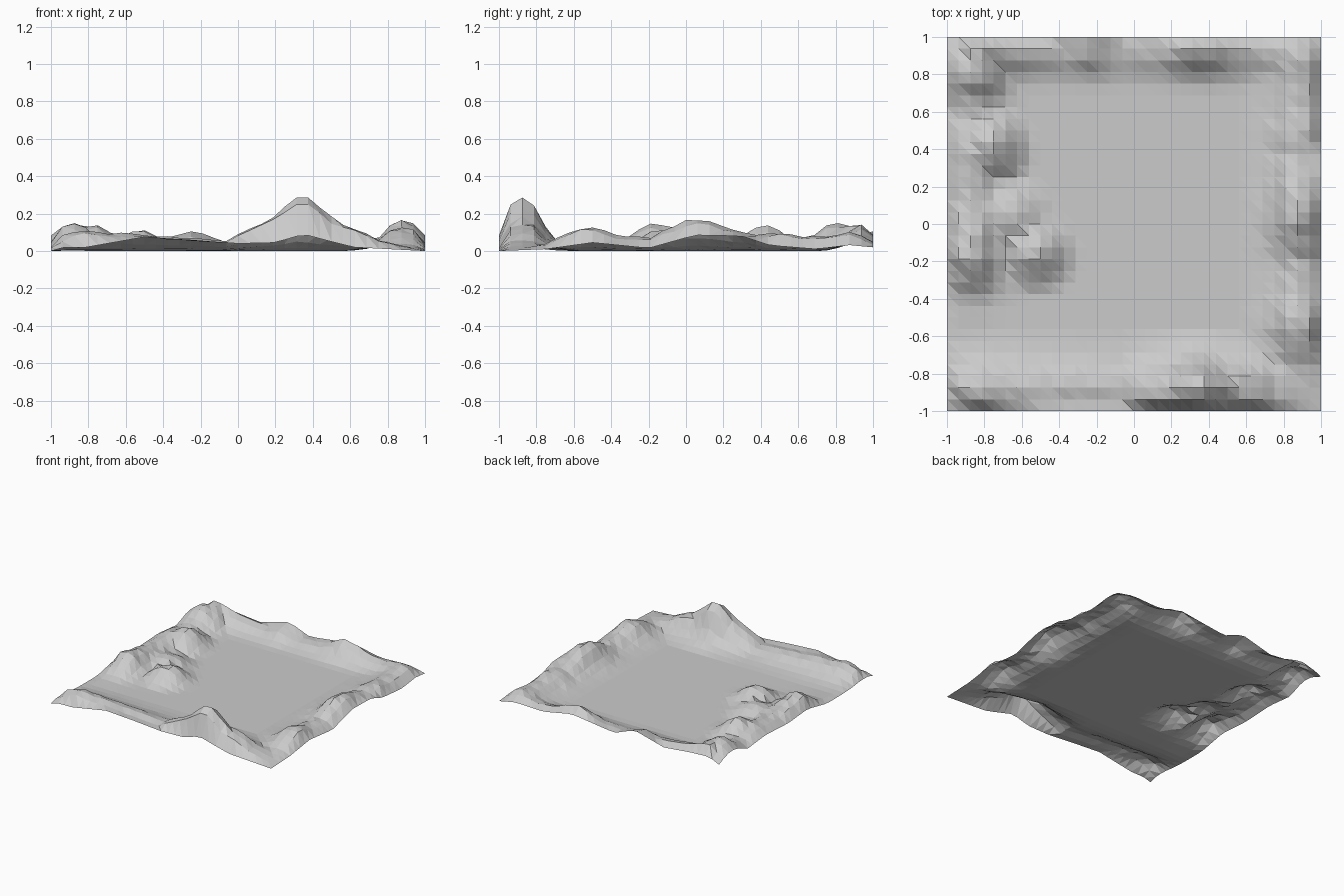
import bpy
import math
import random

if "Cube" in bpy.data.objects:
    bpy.data.objects.remove(bpy.data.objects["Cube"])

random.seed(4)
N = 32  # cells per side


def lerp(points, t):
    """Piecewise linear lookup in a short list of (position, value)."""
    if t <= points[0][0]:
        return points[0][1]
    for (a, va), (b, vb) in zip(points, points[1:]):
        if t <= b:
            return va + (vb - va) * (t - a) / (b - a)
    return points[-1][1]


# Cross-sections of the rim: distance in from the edge, share of crest height
WIDE = [(.0625, .87), (.125, 1), (.1875, .85), (.25, .43), (.3125, .17), (.375, .06), (.4375, 0)]
NARROW = [(.0625, 1), (.125, .78), (.1875, .32), (.25, .05), (.3125, 0)]

# Crest and outer-edge heights along each side of the rim
south_crest = [(-1, .02), (-.85, .12), (-.72, .1), (-.5, .085), (-.3, .07), (-.06, .055), (0, .09),
               (.19, .19), (.31, .285), (.37, .29), (.5, .18), (.62, .13), (.75, .06), (1, .0)]
south_edge = [(-1, 0), (-.87, .01), (-.5, .075), (-.25, .06), (0, .04), (.2, .045),
              (.35, .09), (.5, .05), (.62, .02), (1, 0)]
east_crest = [(-1, 0), (-.75, .04), (-.55, .135), (-.48, .13), (-.37, .08), (-.2, .07), (0, .16),
              (.12, .165), (.25, .12), (.37, .09), (.5, .1), (.65, .07), (.87, .1), (1, .02)]
east_edge = [(-1, 0), (-.75, .01), (-.5, .045), (-.2, .015), (.05, .085), (.3, .08),
             (.45, .03), (.7, .01), (.9, .035), (1, .01)]
north_crest = [(-1, .04), (-.87, .14), (-.7, .1), (-.5, .07), (-.35, .06), (-.23, .1), (-.1, .05),
               (.12, .06), (.34, .15), (.5, .09), (.65, .06), (.78, .08), (.9, .09), (1, .02)]
north_edge = [(-1, .03), (-.8, .07), (-.5, .04), (-.23, .11), (-.05, .04), (.34, .09),
              (.6, .04), (.85, .05), (1, .02)]
west_crest = [(-1, .02), (-.87, .1), (-.75, .03), (-.6, 0), (-.4, .01), (-.3, .08), (-.19, .145),
              (0, .11), (.15, .08), (.42, .1), (.6, .06), (.75, .11), (.87, .15), (1, .07)]
west_edge = [(-1, 0), (-.4, 0), (-.15, .05), (.1, .03), (.4, .045), (.65, .02), (.85, .05), (1, .03)]

# Inner hills: x, y, height, radius in x, radius in y
HILLS = [(-.77, .42, .14, .24, .27), (-.53, -.15, .115, .24, .24), (-.68, .05, .09, .28, .24),
         (-.87, .83, .15, .28, .33)]


def rim(crest, edge, section, along, depth):
    return lerp([(0, lerp(edge, along))] + [(d, s * lerp(crest, along)) for d, s in section], depth)


def height(x, y):
    h = max(rim(south_crest, south_edge, WIDE, x, 1 + y),
            rim(east_crest, east_edge, WIDE, y, 1 - x),
            rim(north_crest, north_edge, NARROW, x, 1 - y),
            rim(west_crest, west_edge, WIDE, y, 1 + x))
    for cx, cy, top, rx, ry in HILLS:
        r = math.hypot((x - cx) / rx, (y - cy) / ry)
        if r < 1:
            h = max(h, top * (.5 + .5 * math.cos(math.pi * r)))
    # Outer border stays clean, slopes get slight roughness
    if max(abs(x), abs(y)) < .99 and h < .2:
        h *= random.uniform(.9, 1.06)
    return h


# Terrain sheet with flat triangles, all split along the same diagonal
verts = []
for j in range(N + 1):
    for i in range(N + 1):
        x, y = 2 * i / N - 1, 2 * j / N - 1
        verts.append((x, y, height(x, y)))
faces = []
for j in range(N):
    for i in range(N):
        a = j * (N + 1) + i
        b, c, d = a + 1, a + N + 2, a + N + 1
        faces += [(a, b, d), (b, c, d)]

mesh = bpy.data.meshes.new("terrain")
mesh.from_pydata(verts, [], faces)
mesh.update()
terrain = bpy.data.objects.new("terrain", mesh)
bpy.context.collection.objects.link(terrain)
